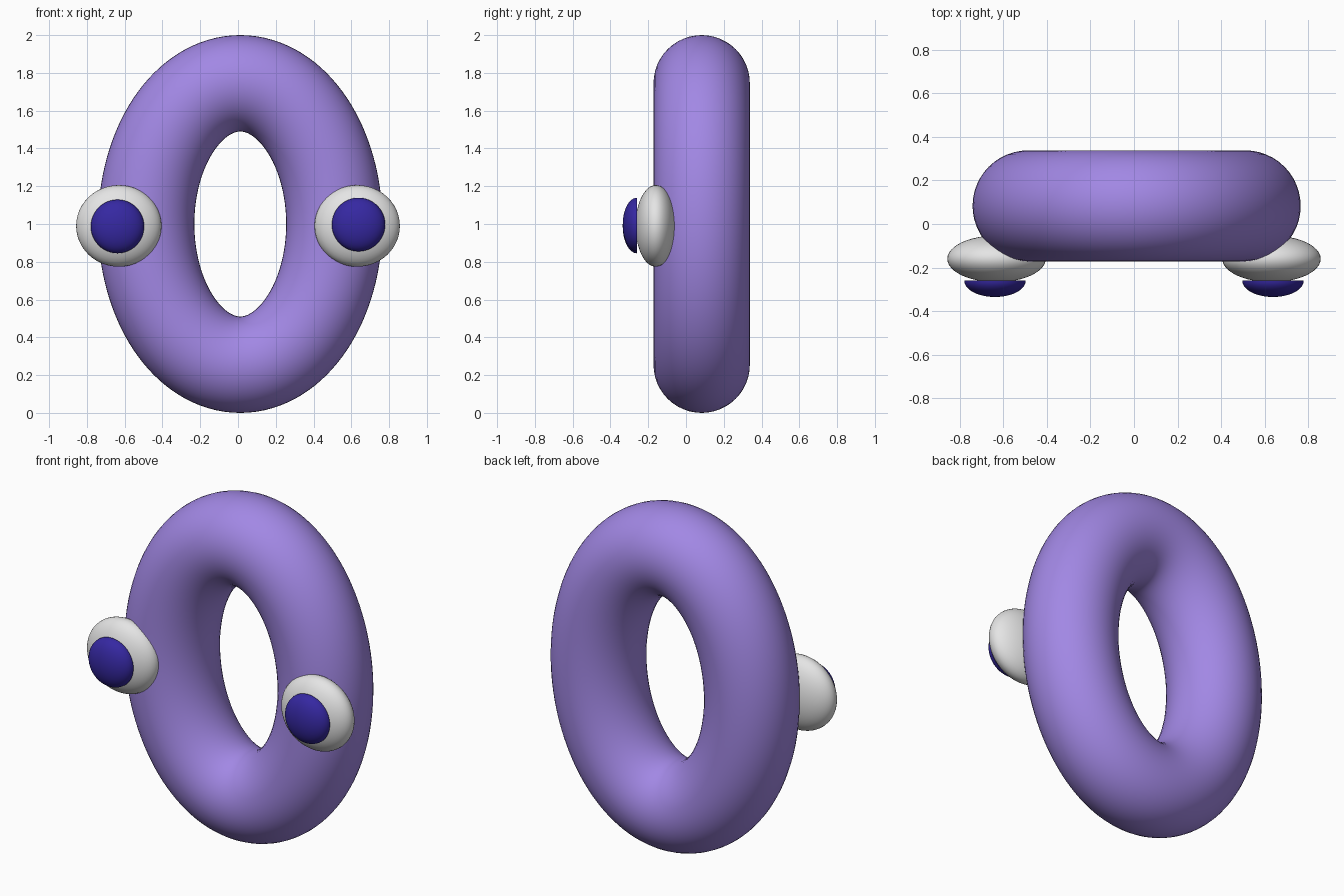
import bpy, bmesh
from math import sin, cos, pi, hypot
from mathutils import Matrix

cube = bpy.data.objects.get("Cube")
if cube:
    bpy.data.objects.remove(cube, do_unlink=True)


def material(name, rgb):
    m = bpy.data.materials.new(name)
    m.use_nodes = True
    m.diffuse_color = (*rgb, 1)
    m.node_tree.nodes["Principled BSDF"].inputs["Base Color"].default_value = (*rgb, 1)
    return m


purple = material("soft purple", (0.36, 0.245, 0.78))
white = material("eye white", (0.78, 0.78, 0.78))
blue = material("deep blue", (0.036, 0.021, 0.36))


def finish(bm, name, mat, location):
    bmesh.ops.recalc_face_normals(bm, faces=bm.faces)
    me = bpy.data.meshes.new(name)
    bm.to_mesh(me)
    bm.free()
    me.materials.append(mat)
    ob = bpy.data.objects.new(name, me)
    ob.location = location
    bpy.context.collection.objects.link(ob)
    bpy.ops.object.select_all(action="DESELECT")
    ob.select_set(True)
    bpy.context.view_layer.objects.active = ob
    bpy.ops.object.shade_smooth_by_angle(angle=pi / 4)
    return ob


def oval_ring(name, mat, location, a, b, r, segments=128, sides=48):
    """Round tube of constant thickness swept along an upright ellipse."""
    bm = bmesh.new()
    loops = []
    for i in range(segments):
        t = 2 * pi * i / segments
        nx, nz = b * cos(t), a * sin(t)
        length = hypot(nx, nz)
        nx, nz = nx / length, nz / length
        loop = []
        for j in range(sides):
            u = 2 * pi * j / sides
            out = r * cos(u)
            loop.append(bm.verts.new((a * cos(t) + nx * out, r * sin(u), b * sin(t) + nz * out)))
        loops.append(loop)
    for i in range(segments):
        p, q = loops[i], loops[(i + 1) % segments]
        for j in range(sides):
            k = (j + 1) % sides
            bm.faces.new((p[j], p[k], q[k], q[j]))
    return finish(bm, name, mat, location)


def ellipsoid(name, mat, location, size, front_half=False):
    """Squashed ball, optionally cut to its front dome with a flat back."""
    bm = bmesh.new()
    bmesh.ops.create_uvsphere(bm, u_segments=48, v_segments=24, radius=1,
                              matrix=Matrix.Rotation(pi / 2, 4, "X"))
    if front_half:
        bmesh.ops.bisect_plane(bm, geom=bm.verts[:] + bm.edges[:] + bm.faces[:], dist=1e-4,
                               plane_co=(0, 0, 0), plane_no=(0, 1, 0), clear_outer=True)
        bmesh.ops.holes_fill(bm, edges=[e for e in bm.edges if e.is_boundary])
    bmesh.ops.scale(bm, vec=size, verts=bm.verts)
    return finish(bm, name, mat, location)


# Body
oval_ring("ring_body", purple, (0.012, 0.083, 1.0), 0.498, 0.745, 0.255)

# Eyes on each side of the ring
for side, s, z in (("right", -1, 0.987), ("left", 1, 0.997)):
    ellipsoid(side + "_eyeball", white, (s * 0.631, -0.16, 0.99), (0.226, 0.107, 0.216))
    ellipsoid(side + "_pupil", blue, (s * 0.638, -0.26, z), (0.141, 0.075, 0.142), front_half=True)
